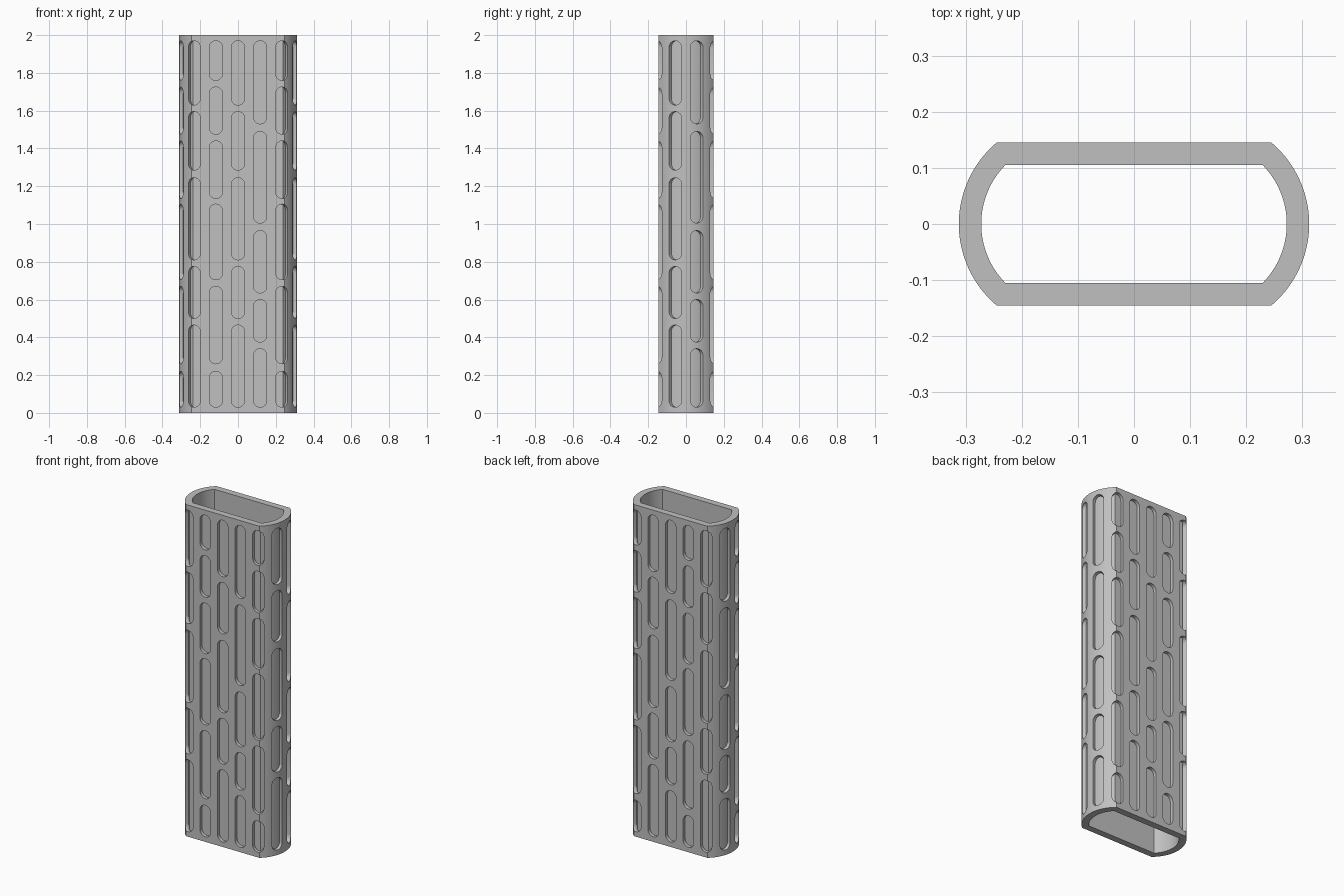
import bpy, bmesh, math

if "Cube" in bpy.data.objects:
    bpy.data.objects.remove(bpy.data.objects["Cube"])

HEIGHT = 2.0
FLAT = 0.245      # half length of the flat front and back
HALF_Y = 0.145    # half depth of the tube
R = 0.19          # radius of the rounded sides
WALL = 0.04
DEPTH = 0.02      # pocket depth
SLOT_R = 0.035    # half width of a slot

THETA = math.asin(HALF_Y / R)
CX = FLAT - R * math.cos(THETA)
ARC = 2 * THETA * R
HALF = 2 * FLAT + ARC
COLUMNS = 14


def profile(s, d):
    """Point at distance s round the tube from the front middle, d below the skin."""
    s %= 2 * HALF
    if s >= HALF:
        x, y = profile(s - HALF, d)
        return -x, -y
    r, hy = R - d, HALF_Y - d
    th = math.asin(hy / r)
    corner = CX + r * math.cos(th)

    def flat(x):
        return x if x < 0.19 else 0.19 + (x - 0.19) * (corner - 0.19) / (FLAT - 0.19)

    if s <= FLAT:
        return flat(s), -hy
    if s < FLAT + ARC:
        a = -th + 2 * th * (s - FLAT) / ARC
        return CX + r * math.cos(a), r * math.sin(a)
    return flat(HALF - s), hy


def finish(bm, name):
    bmesh.ops.recalc_face_normals(bm, faces=bm.faces)
    me = bpy.data.meshes.new(name)
    bm.to_mesh(me)
    bm.free()
    ob = bpy.data.objects.new(name, me)
    bpy.context.collection.objects.link(ob)
    return ob


def add_strip(bm, rows, closed):
    """Skin a chain of four-cornered sections."""
    vs = [[bm.verts.new(p) for p in row] for row in rows]
    n = len(vs)
    for i in range(n if closed else n - 1):
        a, b = vs[i], vs[(i + 1) % n]
        for k in range(4):
            j = (k + 1) % 4
            bm.faces.new((a[k], a[j], b[j], b[k]))
    if not closed:
        bm.faces.new(vs[0])
        bm.faces.new(vs[-1][::-1])


def section(s, d0, d1, z0, z1):
    o, i = profile(s, d0), profile(s, d1)
    return [(*o, z0), (*o, z1), (*i, z1), (*i, z0)]


# Hollow tube with flat front and back and rounded sides
SEG = 32
path = [h * HALF + FLAT + ARC * k / SEG for h in (0, 1) for k in range(SEG + 1)]
bm = bmesh.new()
add_strip(bm, [section(s, 0, WALL, 0, HEIGHT) for s in path], True)
sleeve = finish(bm, "slotted_sleeve")

# Slot rows (bottom, top) for the three repeating column patterns
PATTERNS = [
    [(.03, .22), (.26, .67), (.705, 1.105), (1.135, 1.44), (1.475, 1.725), (1.76, 1.97)],
    [(.03, .465), (.50, .775), (.81, 1.245), (1.285, 1.595), (1.63, 1.97)],
    [(.03, .34), (.375, .60), (.635, .965), (1.005, 1.49), (1.53, 1.97)],
]

# Slot cutters wrapped round the skin
bm = bmesh.new()
for c in range(COLUMNS):
    mid = (c - 1) * 2 * HALF / COLUMNS
    us = [-SLOT_R * math.cos(math.pi * k / 12) for k in range(13)]
    for h in (-1, 0, 1, 2):      # keep the corner creases crisp
        for crease in (h * HALF + FLAT, h * HALF - FLAT):
            u = crease - mid
            if abs(u) < SLOT_R and min(abs(u - v) for v in us) > 1e-4:
                us.append(u)
    us.sort()
    for z0, z1 in PATTERNS[c % 3]:
        rows = []
        for u in us:
            e = SLOT_R - math.sqrt(max(0, SLOT_R ** 2 - u * u))
            rows.append(section(mid + u, -0.01, DEPTH, z0 + e, z1 - e))
        add_strip(bm, rows, False)
cutter = finish(bm, "slot_cutters")
cutter.hide_render = True

# Cut the pockets
mod = sleeve.modifiers.new("pockets", 'BOOLEAN')
mod.operation = 'DIFFERENCE'
mod.solver = 'EXACT'
mod.object = cutter
bpy.context.view_layer.objects.active = sleeve
sleeve.select_set(True)
bpy.ops.object.modifier_apply(modifier=mod.name)
bpy.data.objects.remove(cutter, do_unlink=True)

# Colour and shading
mat = bpy.data.materials.new("light_grey")
mat.diffuse_color = (0.53, 0.53, 0.53, 1)
mat.use_nodes = True
mat.node_tree.nodes["Principled BSDF"].inputs["Base Color"].default_value = mat.diffuse_color
sleeve.data.materials.clear()
sleeve.data.materials.append(mat)
bpy.ops.object.shade_smooth_by_angle(angle=math.radians(30))
